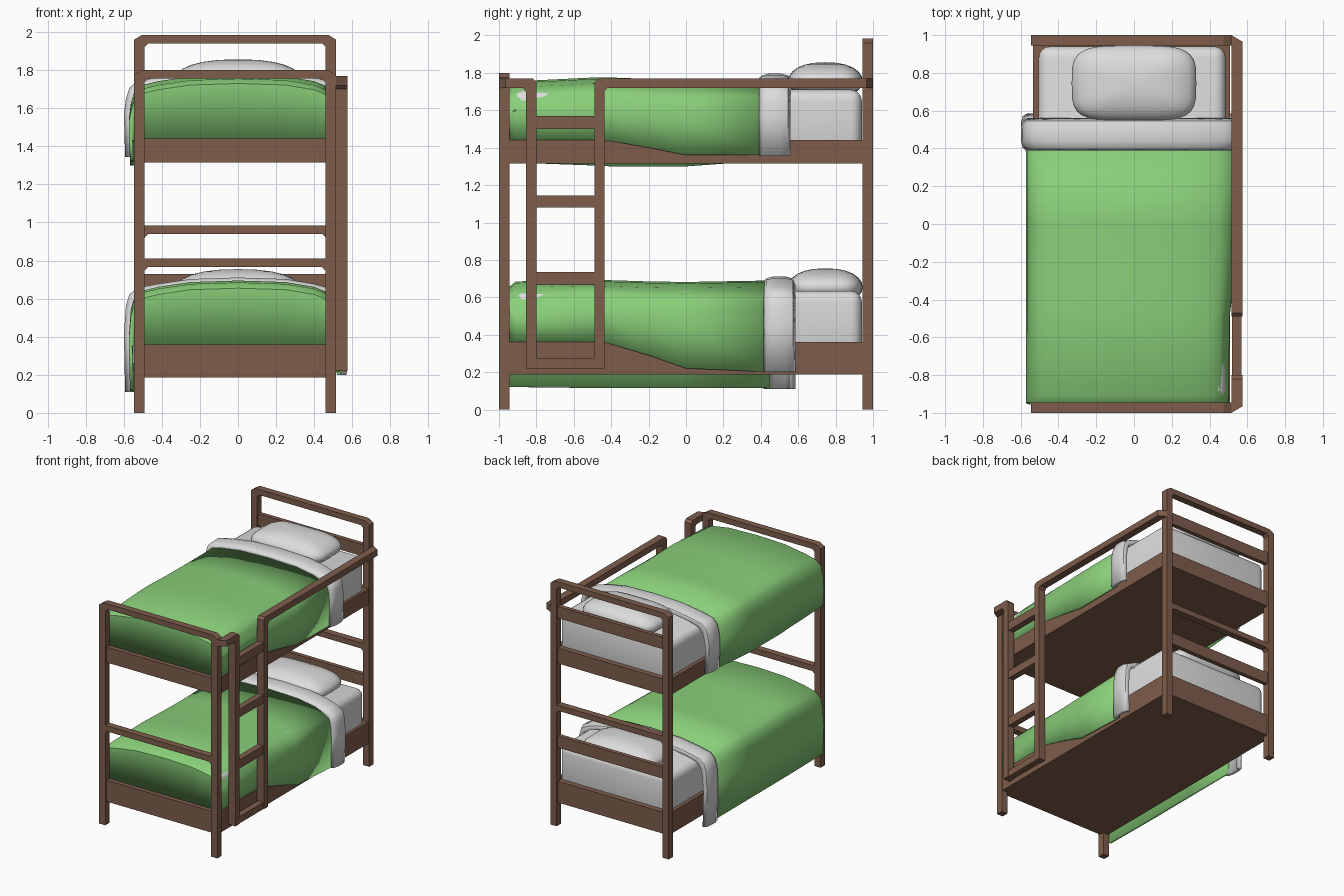
import bpy, bmesh, math

if "Cube" in bpy.data.objects:
    bpy.data.objects.remove(bpy.data.objects["Cube"])

def material(name, rgb):
    m = bpy.data.materials.new(name)
    m.diffuse_color = (*rgb, 1)
    m.use_nodes = True
    m.node_tree.nodes["Principled BSDF"].inputs["Base Color"].default_value = m.diffuse_color
    return m

WOOD = material("brown wood", (0.21, 0.11, 0.072))
GREEN = material("green blanket", (0.25, 0.62, 0.19))
WHITE = material("white linen", (0.72, 0.72, 0.72))

def finish(name, bm, mat, smooth=False, recalc=True):
    if recalc:
        bmesh.ops.recalc_face_normals(bm, faces=bm.faces)
    me = bpy.data.meshes.new(name)
    bm.to_mesh(me)
    bm.free()
    ob = bpy.data.objects.new(name, me)
    bpy.context.collection.objects.link(ob)
    me.materials.append(mat)
    if smooth:
        bpy.ops.object.select_all(action='DESELECT')
        ob.select_set(True)
        bpy.context.view_layer.objects.active = ob
        bpy.ops.object.shade_smooth_by_angle(angle=math.radians(45))
    return ob

def box(name, x, y, z, mat=WOOD, bevel=0):
    bm = bmesh.new()
    bmesh.ops.create_cube(bm, size=1)
    for v in bm.verts:
        v.co = [(a[0] + a[1]) / 2 + c * (a[1] - a[0]) for a, c in zip((x, y, z), v.co)]
    if bevel:
        bmesh.ops.bevel(bm, geom=bm.edges[:], offset=bevel, segments=4, profile=0.5, affect='EDGES')
    return finish(name, bm, mat, bool(bevel))

def prism(name, pts, lo, hi, axis, end_cut=0):
    # profile in xz swept along y, or profile in yz swept along x
    bm = bmesh.new()
    put = (lambda p, d: (p[0], d, p[1])) if axis == 'y' else (lambda p, d: (d, p[0], p[1]))
    rings = [[bm.verts.new(put(p, d)) for p in pts] for d in (lo, hi)]
    for v in rings[1]:
        if end_cut and abs(v.co.y) > 0.99:
            v.co.y -= math.copysign(end_cut, v.co.y)
    for r in rings:
        bm.faces.new(r)
    n = len(pts)
    for i in range(n):
        k = (i + 1) % n
        bm.faces.new((rings[0][i], rings[0][k], rings[1][k], rings[1][i]))
    return finish(name, bm, WOOD)

# End frames: posts and top rail in one chamfered arch, plus cross rails
L, R, LI, RI, G = -0.545, 0.515, -0.49, 0.46, 0.018

def end_frame(name, top, y):
    t = top - 0.045
    prism(name, [(L, 0), (L, top - 0.025), (L + 0.04, top), (R - 0.04, top), (R, top - 0.025), (R, 0),
                 (RI, 0), (RI, t - G), (RI - G, t), (LI + G, t), (LI, t - G), (LI, 0)], *y, 'y')

def cross_rail(name, zb, zt, y):
    prism(name, [(LI, zt), (RI, zt), (RI, zb - G), (RI - G, zb), (LI + G, zb), (LI, zb - G)], *y, 'y')

FOOT, HEAD = (-1, -0.945), (0.945, 1)
end_frame("foot_frame", 1.80, FOOT)
end_frame("head_frame", 1.985, HEAD)
cross_rail("foot_cross_rail", 0.765, 0.81, FOOT)
cross_rail("head_cross_rail", 0.94, 0.985, HEAD)
box("upper_head_board", (LI, RI), (0.955, 0.99), (1.685, 1.78))
box("lower_head_board", (LI, RI), (0.955, 0.99), (0.635, 0.73))

# Ladder and guard rail
X0, X1 = 0.515, 0.575
prism("ladder_front_stile", [(-1, 1.77), (-0.82, 1.77), (-0.80, 1.75), (-0.80, 0.22), (-0.855, 0.22),
                             (-0.855, 1.72 - G), (-0.855 - G, 1.72), (-1, 1.72)], X0, X1, 'x', 0.035)
prism("ladder_back_stile_and_guard", [(1, 1.77), (-0.47, 1.77), (-0.49, 1.75), (-0.49, 0.22), (-0.437, 0.22),
                                      (-0.437, 1.72 - G), (-0.437 + G, 1.72), (1, 1.72)], X0, X1, 'x', 0.035)
for i, (a, b) in enumerate([(0.22, 0.275), (0.665, 0.735), (1.08, 1.145), (1.5, 1.57)]):
    box(f"ladder_rung_{i + 1}", (0.52, 0.57), (-0.81, -0.48), (a, b))

# Cloth sheets draped over the bed: rows of (y, top, left hem, right hem, right side x, puff)
def drape(name, rows, mat, thick, cap_z=None):
    sections = []
    for y, T, zl, zr, xr, p in rows:
        T += p
        xl = -0.567 - p
        xr += p
        pts = [(xl, zl), (xl - 0.006, (T + zl) / 2), (xl + 0.004, T - 0.15), (xl + 0.022, T - 0.09),
               (xl + 0.06, T - 0.055), (-0.42, T - 0.033), (-0.25, T - 0.008), (0, T), (0.25, T - 0.008),
               (0.40, T - 0.033), (0.455 + p, T - 0.055), (xr - 0.02, T - 0.09), (xr - 0.003, T - 0.15),
               (xr + 0.003, (T + zr) / 2), (xr, zr)]
        sections.append([(x, y, z) for x, z in pts])
    if cap_z:
        sections.insert(0, [(x, y - 0.003, min(z, cap_z)) for x, y, z in sections[0]])
    bm = bmesh.new()
    grid = [[bm.verts.new(c) for c in s] for s in sections]
    for a, b in zip(grid, grid[1:]):
        for j in range(len(a) - 1):
            bm.faces.new((a[j], a[j + 1], b[j + 1], b[j]))
    ob = finish(name, bm, mat, True, recalc=False)
    s = ob.modifiers.new("thickness", 'SOLIDIFY')
    s.thickness = thick

def pillow(name, z):
    bm = bmesh.new()
    bmesh.ops.create_uvsphere(bm, u_segments=32, v_segments=12, radius=1)
    for v in bm.verts:
        r = math.hypot(v.co.x, v.co.y)
        if r > 1e-4:
            c, s = v.co.x / r, v.co.y / r
            k = r ** 0.85
            v.co.x = 0.33 * k * math.copysign(abs(c) ** 0.5, c)
            v.co.y = 0.20 * k * math.copysign(abs(s) ** 0.5, s)
        v.co.y += 0.745
        v.co.z = z + v.co.z * 0.1
    finish(name, bm, WHITE, True)

def fold_rows(y0, y1, T, zl, zr):
    w = y1 - y0
    return [(y0 + w * t, T, zl, zr, 0.545, p)
            for t, p in ((0, 0.0), (0.08, 0.016), (0.3, 0.026), (0.7, 0.026), (0.92, 0.016), (1, -0.008))]

# Lower bunk
box("lower_bed_base", (-0.535, 0.507), (-0.985, 0.985), (0.187, 0.36))
box("lower_mattress", (-0.505, 0.485), (-0.94, 0.94), (0.30, 0.635), WHITE, 0.06)
drape("lower_blanket", [(-0.945, 0.655, 0.12, 0.36, 0.5, 0), (-0.91, 0.685, 0.12, 0.36, 0.5, 0),
                        (-0.5, 0.695, 0.115, 0.36, 0.502, 0), (-0.42, 0.692, 0.115, 0.355, 0.512, 0),
                        (-0.2, 0.685, 0.115, 0.29, 0.525, 0), (0, 0.682, 0.115, 0.22, 0.535, 0),
                        (0.45, 0.69, 0.115, 0.2, 0.54, 0)], GREEN, 0.02, 0.35)
drape("lower_sheet_fold", fold_rows(0.415, 0.585, 0.685, 0.11, 0.2), WHITE, 0.03)
pillow("lower_pillow", 0.655)

# Upper bunk
box("upper_bed_base", (-0.535, 0.507), (-0.985, 0.985), (1.315, 1.44))
box("upper_mattress", (-0.505, 0.485), (-0.94, 0.94), (1.38, 1.71), WHITE, 0.06)
drape("upper_blanket", [(-0.945, 1.73, 1.325, 1.44, 0.5, 0), (-0.91, 1.755, 1.32, 1.44, 0.5, 0),
                        (-0.5, 1.775, 1.305, 1.44, 0.502, 0), (-0.4, 1.775, 1.30, 1.435, 0.512, 0),
                        (-0.2, 1.768, 1.30, 1.40, 0.525, 0), (0, 1.765, 1.30, 1.36, 0.535, 0),
                        (0.42, 1.765, 1.33, 1.36, 0.54, 0)], GREEN, 0.02, 1.43)
drape("upper_sheet_fold", fold_rows(0.39, 0.56, 1.77, 1.345, 1.355), WHITE, 0.03)
pillow("upper_pillow", 1.757)
